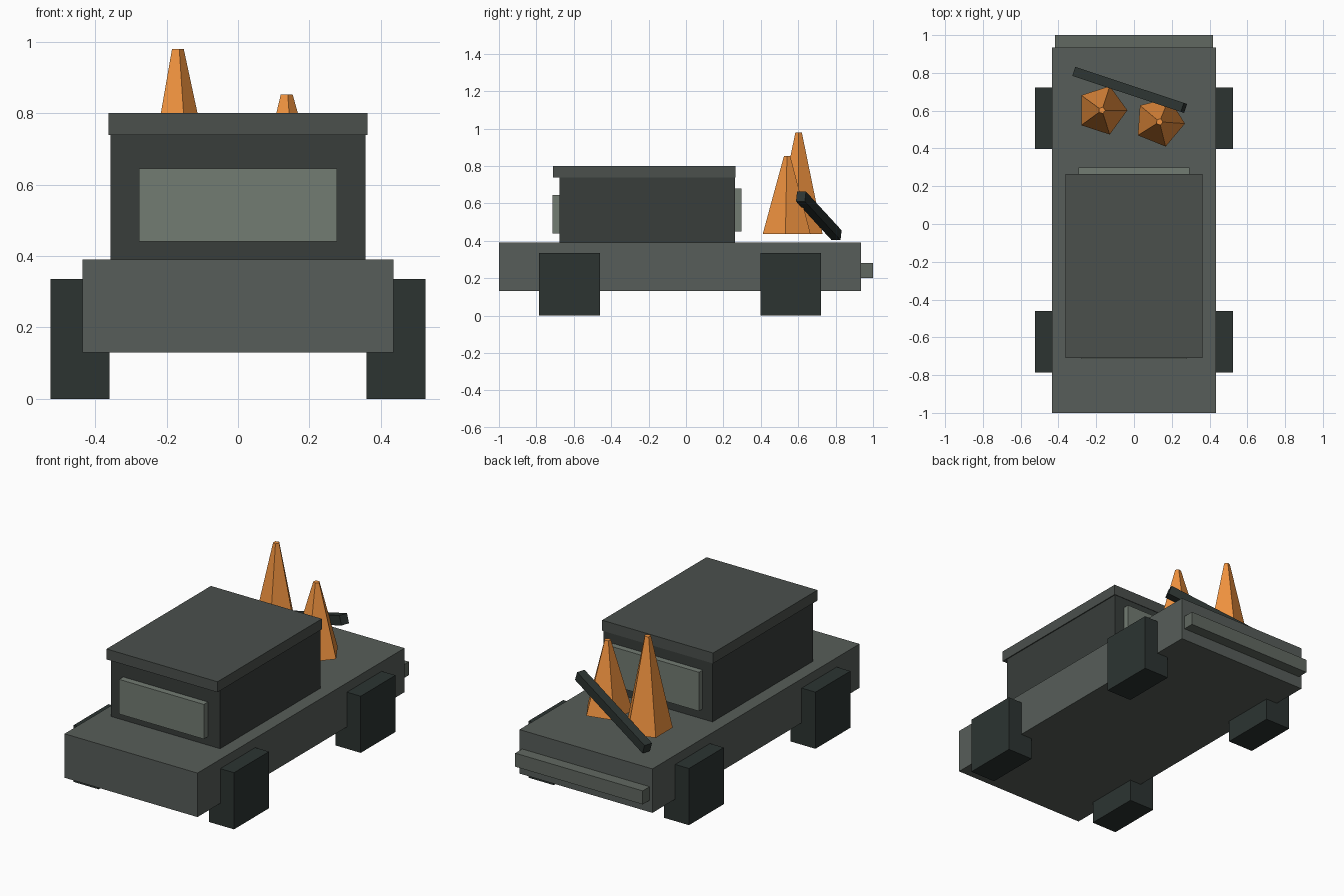
import bpy
from mathutils import Vector

if "Cube" in bpy.data.objects:
    bpy.data.objects.remove(bpy.data.objects["Cube"])


def material(name, rgb):
    m = bpy.data.materials.new(name)
    m.diffuse_color = (*rgb, 1)
    m.use_nodes = True
    m.node_tree.nodes["Principled BSDF"].inputs["Base Color"].default_value = m.diffuse_color
    return m


BODY = material("body_grey", (0.095, 0.11, 0.10))
CABIN = material("cabin_dark", (0.04, 0.047, 0.043))
ROOF = material("roof_grey", (0.07, 0.08, 0.073))
GLASS = material("window_pale", (0.17, 0.20, 0.17))
TYRE = material("wheel_dark", (0.025, 0.034, 0.031))
BUMPER = material("bumper_grey", (0.12, 0.14, 0.12))
ORANGE = material("orange", (0.87, 0.29, 0.05))


def box(name, lo, hi, mat, rot=(0, 0, 0)):
    """Box between two opposite corners, turned about its centre."""
    lo, hi = Vector(lo), Vector(hi)
    bpy.ops.mesh.primitive_cube_add(size=1, location=(lo + hi) / 2)
    ob = bpy.context.object
    ob.name = name
    ob.scale = hi - lo
    bpy.ops.object.transform_apply(location=False, rotation=False, scale=True)
    ob.rotation_euler = rot
    ob.data.materials.append(mat)
    return ob


def spike(name, x, y, top, turn):
    """Five-sided tapered cone with a small flat tip."""
    base = 0.435
    bpy.ops.mesh.primitive_cone_add(vertices=5, radius1=0.135, radius2=0.018,
                                    depth=top - base, location=(x, y, (top + base) / 2))
    ob = bpy.context.object
    ob.name = name
    # aim one corner along +x, then add the small turn
    v = max(ob.data.vertices, key=lambda p: p.co.xy.length).co
    ob.rotation_euler.z = turn - Vector((1, 0)).angle_signed(v.xy) * -1
    ob.data.materials.append(ORANGE)


# Chassis and rear bumper
box("body", (-0.435, -1, 0.13), (0.435, 0.935, 0.39), BODY)
box("rear_bumper", (-0.417, 0.92, 0.2), (0.417, 1, 0.28), BUMPER)

# Cabin, roof and windows
box("cabin", (-0.357, -0.677, 0.385), (0.357, 0.262, 0.745), CABIN)
box("roof", (-0.363, -0.71, 0.738), (0.363, 0.265, 0.80), ROOF)
box("front_window", (-0.277, -0.715, 0.44), (0.277, -0.66, 0.645), GLASS)
box("rear_window", (-0.293, 0.25, 0.45), (0.293, 0.298, 0.68), GLASS)

# Square wheels
for end, y0, y1 in (("front", -0.787, -0.46), ("rear", 0.397, 0.722)):
    for side, x0 in (("left", -0.525), ("right", 0.36)):
        box(f"{end}_{side}_wheel", (x0, y0, 0), (x0 + 0.165, y1, 0.335), TYRE)

# Cones on the rear deck
spike("tall_cone", -0.17, 0.602, 0.98, 0)
spike("short_cone", 0.135, 0.541, 0.852, -0.07)

# Slanted bar leaning on the deck
c = Vector((-0.023, 0.71, 0.533))
h = Vector((0.32, 0.025, 0.028))
box("leaning_bar", c - h, c + h, TYRE, (0, -0.33, -0.32))
